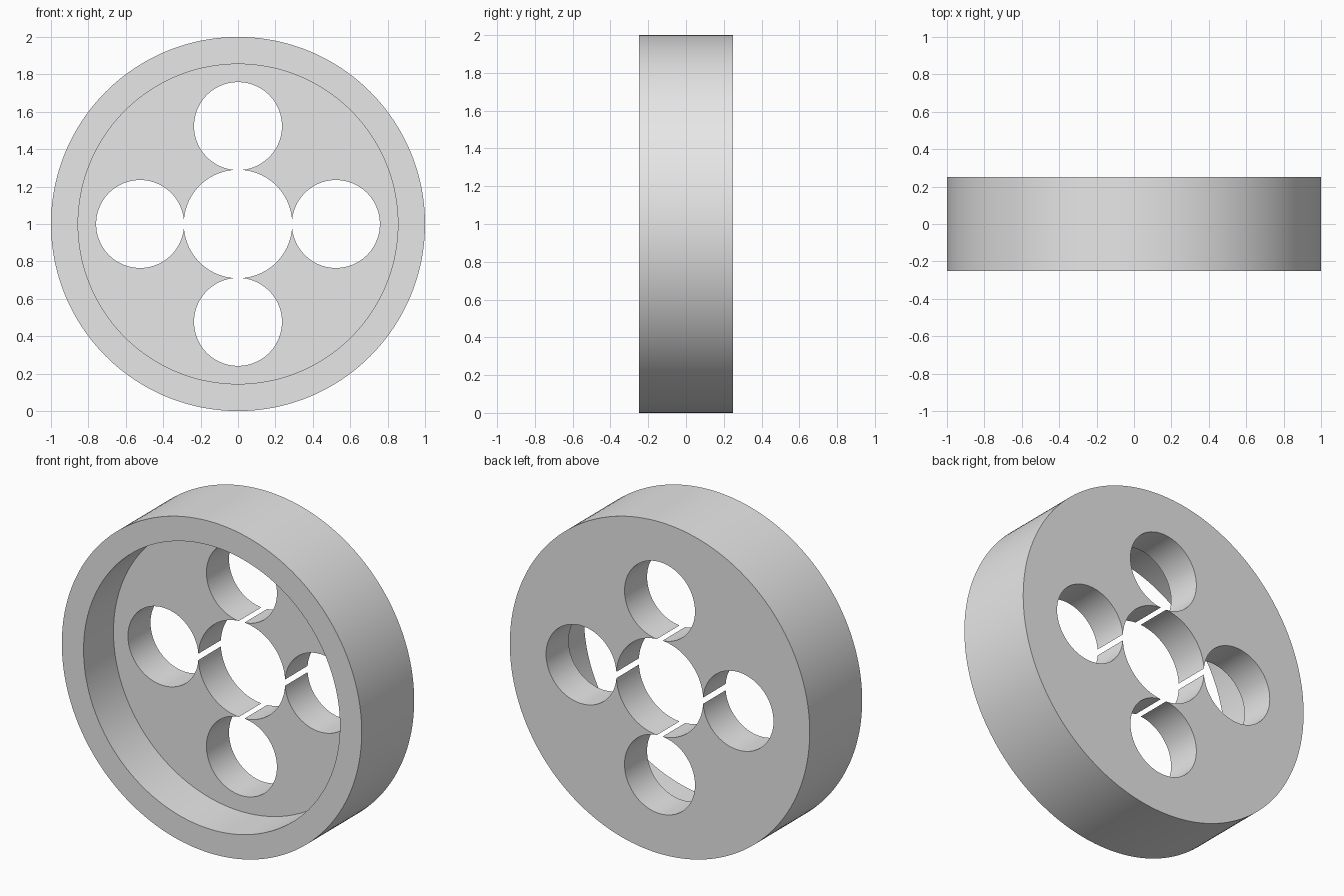
import bpy
from math import radians, cos, sin, pi

cube = bpy.data.objects.get("Cube")
if cube:
    bpy.data.objects.remove(cube, do_unlink=True)

RADIUS, HALF_WIDTH = 1.0, 0.25
RECESS_RADIUS, RECESS_DEPTH = 0.855, 0.285
BORE_RADIUS = 0.29
HOLE_RADIUS, HOLE_OFFSET = 0.235, 0.5235

grey = bpy.data.materials.new("light grey")
grey.use_nodes = True
grey.diffuse_color = (0.8, 0.8, 0.8, 1)
grey.node_tree.nodes["Principled BSDF"].inputs["Base Color"].default_value = (0.8, 0.8, 0.8, 1)


def disc(name, radius, y0, y1, x=0.0, z=RADIUS, sides=128):
    """Cylinder lying along y, from y0 to y1."""
    bpy.ops.mesh.primitive_cylinder_add(
        vertices=sides, radius=radius, depth=y1 - y0,
        location=(x, (y0 + y1) / 2, z), rotation=(radians(90), 0, 0))
    obj = bpy.context.object
    obj.name = name
    obj.data.materials.append(grey)
    return obj


def cut(body, cutter):
    """Subtract the cutter from the body and discard it."""
    cutter.hide_render = True
    mod = body.modifiers.new("cut", 'BOOLEAN')
    mod.operation = 'DIFFERENCE'
    mod.solver = 'EXACT'
    mod.object = cutter
    bpy.context.view_layer.objects.active = body
    bpy.ops.object.modifier_apply(modifier=mod.name)
    bpy.data.objects.remove(cutter, do_unlink=True)


# Wheel body with its outer rim
wheel = disc("wheel", RADIUS, -HALF_WIDTH, HALF_WIDTH, sides=192)

# Front recess, leaving a solid web at the back
cut(wheel, disc("recess_cutter", RECESS_RADIUS, -0.5, RECESS_DEPTH - HALF_WIDTH, sides=192))

# Central bore
cut(wheel, disc("bore_cutter", BORE_RADIUS, -0.5, 0.5))

# Four round holes that just break into the bore
for i in range(4):
    a = i * pi / 2
    cut(wheel, disc("hole_cutter", HOLE_RADIUS, -0.5, 0.5,
                    HOLE_OFFSET * cos(a), RADIUS + HOLE_OFFSET * sin(a)))

# Smooth curved walls, sharp edges
bpy.ops.object.select_all(action='DESELECT')
wheel.select_set(True)
bpy.context.view_layer.objects.active = wheel
bpy.ops.object.shade_smooth_by_angle(angle=radians(30))
